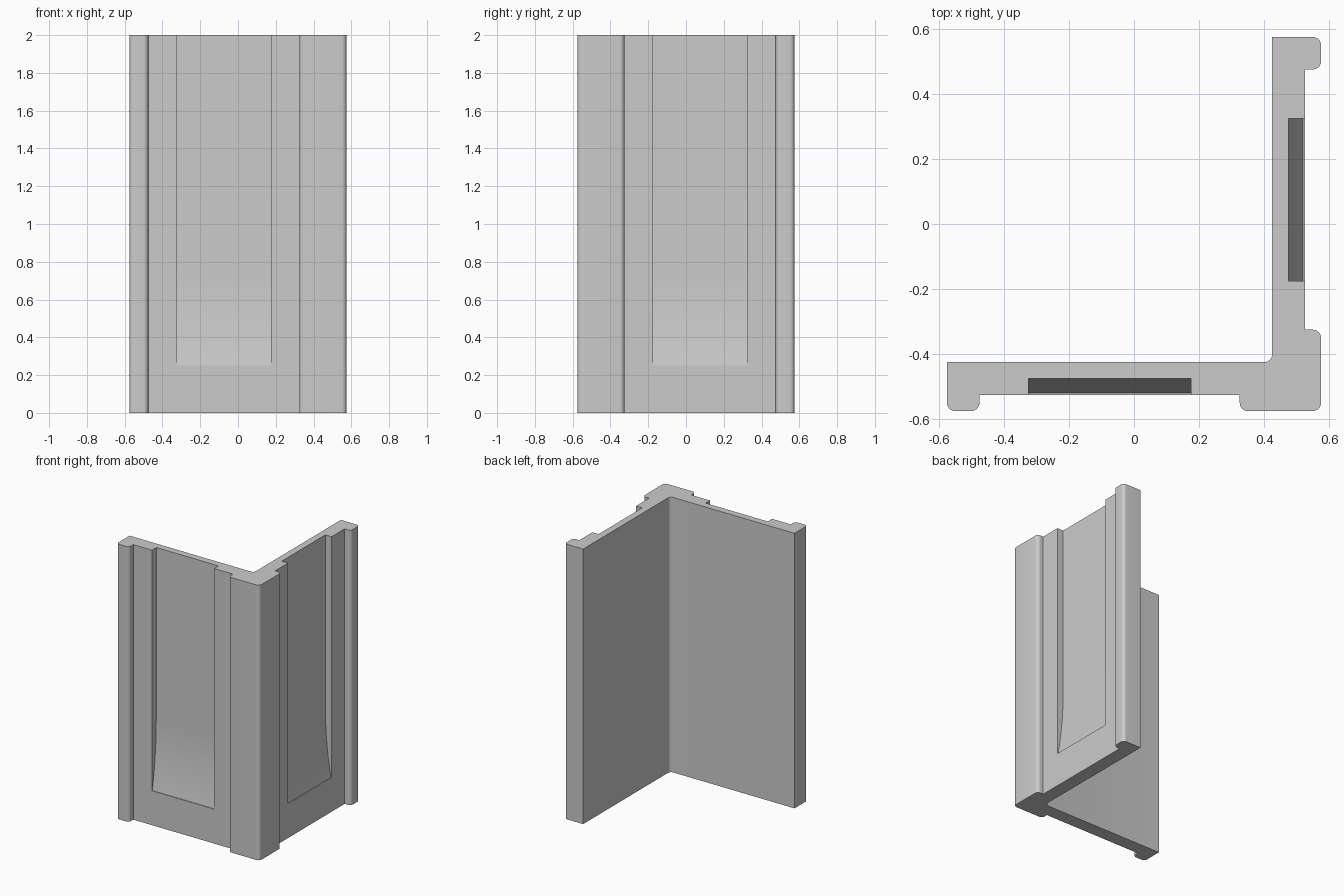
import bpy, bmesh, math
from mathutils import Vector

if "Cube" in bpy.data.objects:
    bpy.data.objects.remove(bpy.data.objects["Cube"])

H = 2.0
R = 0.025


def swap(p):
    # Mirror across the diagonal of the L: front leg <-> right leg
    return (-p[1], -p[0])


def rounded(points):
    # Points are (x, y, radius); radius 0 keeps the corner sharp
    out = []
    n = len(points)
    for i, (x, y, r) in enumerate(points):
        p = Vector((x, y))
        if r == 0:
            out.append((x, y))
            continue
        a = (Vector(points[i - 1][:2]) - p).normalized()
        b = (Vector(points[(i + 1) % n][:2]) - p).normalized()
        c = p + (a + b) * r
        for k in range(7):
            t = k / 6 * math.pi / 2
            out.append(tuple(c - b * r * math.cos(t) - a * r * math.sin(t)))
    return out


def prism(name, base, offset):
    bm = bmesh.new()
    face = bm.faces.new([bm.verts.new(p) for p in base])
    ext = bmesh.ops.extrude_face_region(bm, geom=[face])
    moved = [v for v in ext["geom"] if isinstance(v, bmesh.types.BMVert)]
    bmesh.ops.translate(bm, verts=moved, vec=offset)
    bmesh.ops.recalc_face_normals(bm, faces=bm.faces)
    mesh = bpy.data.meshes.new(name)
    bm.to_mesh(mesh)
    bm.free()
    ob = bpy.data.objects.new(name, mesh)
    bpy.context.collection.objects.link(ob)
    return ob


# L-shaped section: corner post, thin panel, end rib, then the mirrored leg
half = [(0.325, -0.575, R), (0.325, -0.525, 0), (-0.475, -0.525, 0),
        (-0.475, -0.575, R), (-0.575, -0.575, R), (-0.575, -0.425, 0)]
other = [(*swap(p), p[2]) for p in reversed(half)]
section = [(0.575, -0.575, R)] + half + [(0.425, -0.425, R)] + other
post = prism("corner_panel", [(x, y, 0) for x, y in rounded(section)], (0, 0, H))

# Recess side profile: open at the top, floor sweeping outward to a small ledge
side = [(-0.65, 0.25)]
for k in range(17):
    t = k / 16
    side.append((-0.475 - 0.045 * (1 - t) ** 2, 0.25 + 0.5 * t))
side += [(-0.475, H + 0.1), (-0.65, H + 0.1)]

cut_front = prism("front_recess_cutter", [(-0.325, y, z) for y, z in side], (0.5, 0, 0))
cut_right = prism("right_recess_cutter", [(-y, 0.325, z) for y, z in side], (0, -0.5, 0))

bpy.context.view_layer.objects.active = post
for cutter in (cut_front, cut_right):
    cutter.hide_render = True
    mod = post.modifiers.new("recess", "BOOLEAN")
    mod.operation = "DIFFERENCE"
    mod.solver = "EXACT"
    mod.object = cutter
    bpy.ops.object.modifier_apply(modifier=mod.name)
    bpy.data.objects.remove(cutter)

post.select_set(True)
bpy.ops.object.shade_smooth_by_angle(angle=math.radians(30))
